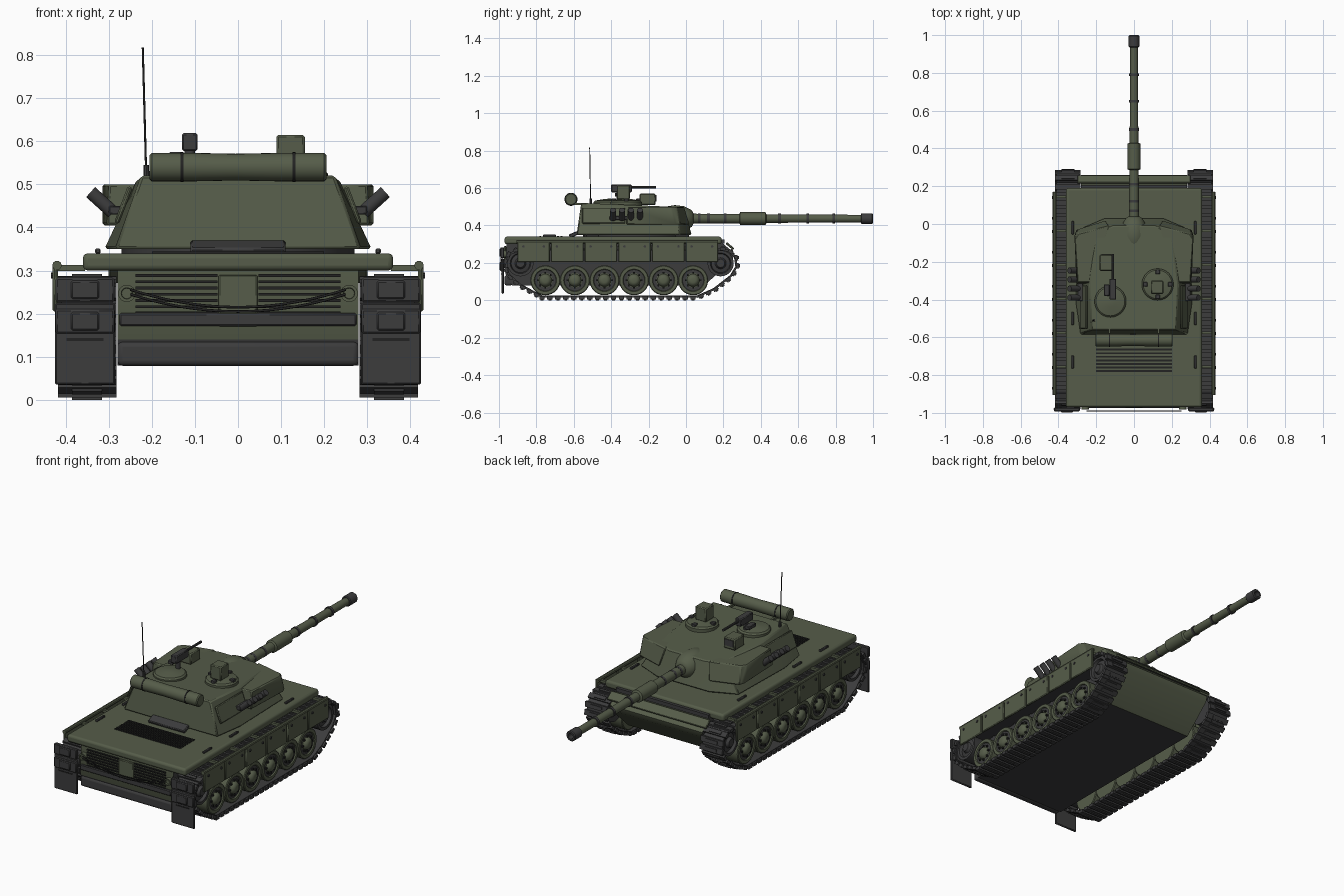
import bpy, bmesh, math
from mathutils import Vector, Matrix

cube = bpy.data.objects.get("Cube")
if cube:
    bpy.data.objects.remove(cube, do_unlink=True)


def material(name, color):
    mat = bpy.data.materials.new(name)
    mat.use_nodes = True
    mat.diffuse_color = color
    mat.node_tree.nodes["Principled BSDF"].inputs["Base Color"].default_value = color
    return mat


GREEN = material("olive green", (.092, .108, .067, 1))
DARK = material("dark grey", (.045, .045, .046, 1))
BLACK = material("near black", (.016, .016, .016, 1))


def finish(name, bm, mats, bevel=0.0, segments=1):
    """Turn a bmesh into a smooth-by-angle object, optionally bevelled."""
    bmesh.ops.recalc_face_normals(bm, faces=bm.faces)
    mesh = bpy.data.meshes.new(name)
    bm.to_mesh(mesh)
    bm.free()
    for mat in mats if isinstance(mats, tuple) else (mats,):
        mesh.materials.append(mat)
    mesh.shade_smooth()
    mesh.set_sharp_from_angle(angle=math.radians(35))
    obj = bpy.data.objects.new(name, mesh)
    bpy.context.collection.objects.link(obj)
    if bevel:
        mod = obj.modifiers.new("edge", "BEVEL")
        mod.width, mod.segments, mod.limit_method = bevel, segments, "ANGLE"
    return obj


def add_box(bm, center, size, rot=Matrix()):
    mat = Matrix.Translation(center) @ rot @ Matrix.Diagonal((*size, 1))
    bmesh.ops.create_cube(bm, size=1, matrix=mat)


def box(name, center, size, mat, bevel=0.0, rot=Matrix(), segments=1):
    bm = bmesh.new()
    add_box(bm, center, size, rot)
    return finish(name, bm, mat, bevel, segments)


def loft(name, rings, mat, bevel=0.0):
    """Join closed rings of points and cap both ends."""
    bm = bmesh.new()
    loops = [[bm.verts.new(p) for p in ring] for ring in rings]
    for a, b in zip(loops, loops[1:]):
        for i in range(len(a)):
            j = (i + 1) % len(a)
            bm.faces.new((a[i], a[j], b[j], b[i]))
    bm.faces.new(loops[0])
    bm.faces.new(loops[-1])
    return finish(name, bm, mat, bevel)


def lathe(name, profile, origin, axis, mat, sides=24):
    """Spin (distance, radius) pairs around an axis through origin."""
    rot = Vector(axis).to_track_quat("Z", "Y")
    turns = [math.tau * i / sides for i in range(sides)]
    rings = [[Vector(origin) + rot @ Vector((r * math.cos(t), r * math.sin(t), d))
              for t in turns] for d, r in profile]
    return loft(name, rings, mat)


def rod(name, a, b, radius, mat, sides=16):
    a, b = Vector(a), Vector(b)
    return lathe(name, [(0, radius), ((b - a).length, radius)], a, b - a, mat, sides)


# Hull, with dark sides, belly and lower rear
side = [(-.96, .30), (-.965, .14), (-.93, .08), (.10, .08), (.25, .22), (.26, .25), (.19, .31)]
hull = loft("hull", [[(x, y, z) for y, z in side] for x in (-.28, .28)], (GREEN, DARK))
for face in hull.data.polygons:
    if abs(face.normal.x) > .9 or face.center.z < .13:
        face.material_index = 1
box("deck", (0, -.39, .32), (.72, 1.16, .04), GREEN, .012, segments=3)
box("front_seam", (0, .196, .315), (.56, .02, .02), DARK)
box("front_lip", (0, .235, .29), (.60, .05, .012), GREEN, .003, Matrix.Rotation(-.7, 4, "X"))

# Track loop sampled at an even pitch
loop = [Vector((0, y, z)) for y, z in [
    (-.77, .02), (.06, .02), (.15, .06), (.24, .13), (.27, .18), (.262, .235), (.22, .267),
    (.15, .272), (-.88, .272), (-.94, .25), (-.962, .2), (-.95, .14), (-.89, .085)]]


def track(name, x):
    bm = bmesh.new()
    carry, pitch = 0, .0425
    for a, b in zip(loop, loop[1:] + loop[:1]):
        edge = b - a
        rot = Matrix.Rotation(math.atan2(edge.z, edge.y), 4, "X")
        shift = Vector((x, 0, 0))
        add_box(bm, (a + b) / 2 + shift, (.118, edge.length + .006, .012), rot)
        while carry < edge.length:
            spot = a + edge.normalized() * carry + shift
            outward = rot @ Vector((0, 0, -1))
            add_box(bm, spot + outward * .006, (.136, .029, .017), rot)
            add_box(bm, spot + outward * .013, (.07, .015, .014), rot)
            carry += pitch
        carry -= edge.length
    return finish(name, bm, DARK)


for s, label in ((-1, "right"), (1, "left")):
    track(label + "_track", s * .35)
    # Road wheels with a dished face, dark groove and hub bolts
    for i in range(6):
        y, out = -.752 + i * .158, (s, 0, 0)
        lathe(label + "_road_wheel", [(0, .076), (.004, .08), (.088, .08), (.092, .076), (.092, .06),
              (.08, .054), (.084, .034), (.096, .03), (.104, .02), (.106, .012)],
              (s * .305, y, .107), out, GREEN, 28)
        lathe(label + "_wheel_groove", [(0, .057), (.003, .057), (.003, .046), (0, .046)],
              (s * .388, y, .107), out, DARK)
        bm = bmesh.new()
        for k in range(8):
            t = math.tau * k / 8
            add_box(bm, (s * .394, y + .04 * math.cos(t), .107 + .04 * math.sin(t)), (.008, .009, .009))
        finish(label + "_wheel_bolts", bm, BLACK)
    # Drive sprocket and idler
    for name, y in (("sprocket", -.885), ("idler", .185)):
        lathe(f"{label}_{name}", [(0, .07), (.1, .07), (.1, .055), (.085, .05), (.09, .03), (.105, .022)],
              (s * .30, y, .198), (s, 0, 0), DARK)
    # Hanging skirt panels, brackets and top rail
    for i in range(6):
        y = -.815 + i * .18
        box(label + "_skirt_panel", (s * .424, y, .262), (.012, .174, .115), GREEN, .004)
        box(label + "_skirt_bracket", (s * .39, y + .06, .306), (.07, .014, .014), GREEN)
        for dy in (-.055, .055):
            rod(label + "_skirt_bolt", (s * .428, y + dy, .288), (s * .434, y + dy, .288), .007, DARK, 8)
    rod(label + "_skirt_rail", (s * .42, -.905, .312), (s * .42, .17, .312), .011, GREEN, 10)
    # Rear mud flap with raised pads
    box(label + "_mud_flap", (s * .355, -.98, .13), (.14, .012, .19), DARK, .004)
    for z, w in ((.182, .136), (.255, .136), (.255, .065), (.182, .065)):
        box(label + "_flap_pad", (s * .355, -.982 if w > .1 else -.988, z), (w, .02, w * .2 + .03), DARK, .004)
    box(label + "_flap_slot", (s * .355, -.987, .14), (.085, .003, .006), BLACK)
    # Rear lamp, louvres and deck handles
    lathe(label + "_rear_lamp", [(0, .02), (.02, .02), (.02, .013), (.012, .012)],
          (s * .258, -.962, .247), (0, -1, 0), GREEN)
    for i in range(8):
        box(label + "_rear_louvre", (s * .143, -.966, .187 + i * .0145), (.19, .008, .006), BLACK)
    for y in (-.73, -.5, -.02):
        box(label + "_deck_handle", (s * .325, y, .345), (.013, .07, .012), DARK, .003)

box("rear_bumper", (0, -.968, .186), (.55, .014, .03), DARK, .004)
box("rear_center_panel", (0, -.966, .23), (.09, .012, .12), GREEN, .003)
box("lower_rear_plate", (0, -.95, .107), (.56, .04, .056), DARK, .012, segments=3)
for i in range(7):
    box("engine_grille_bar", (0, -.665 - i * .019, .341), (.40, .010, .007), BLACK)
box("engine_cover_plate", (0, -.60, .352), (.22, .05, .02), DARK, .004, Matrix.Rotation(.4, 4, "X"))


def wire(name, points, radius, mat):
    curve = bpy.data.curves.new(name, "CURVE")
    curve.dimensions, curve.bevel_depth, curve.bevel_resolution = "3D", radius, 2
    spline = curve.splines.new("POLY")
    spline.points.add(len(points) - 1)
    for p, co in zip(spline.points, points):
        p.co = (*co, 1)
    curve.materials.append(mat)
    obj = bpy.data.objects.new(name, curve)
    bpy.context.collection.objects.link(obj)


# Sagging tow cables
for low, high in ((.205, .245), (.215, .256)):
    wire("tow_cable", [(x * .025, -.99, low + (high - low) * (x / 10) ** 2) for x in range(-10, 11)], .003, BLACK)


def mirrored(half, z):
    """Full outline from its +x half, with height given by a rule on y."""
    return [(x, y, z(y)) for x, y in half] + [(-x, y, z(y)) for x, y in reversed(half)]


# Turret body with sloping sides and roof
base = [(.16, .03), (.30, -.03), (.31, -.42), (.285, -.585)]
roof = [(.11, -.01), (.20, -.05), (.235, -.32), (.225, -.56)]
loft("turret", [mirrored(base, lambda y: .35), mirrored(roof, lambda y: .497 - y * .042)], GREEN, .006)
lathe("turret_ring", [(0, .27), (.02, .27)], (0, -.28, .335), (0, 0, 1), DARK, 32)

for s, label in ((-1, "right"), (1, "left")):
    # Wedge-shaped cheek boxes
    low = [(.15, .02), (.305, -.03), (.315, -.06), (.305, -.32), (.22, -.32)]
    top = [(.13, -.01), (.295, -.05), (.315, -.08), (.30, -.31), (.22, -.31)]
    loft(label + "_cheek_box", [[(s * x, y, .405) for x, y in low],
                                [(s * x, y, .50) for x, y in top]], GREEN, .005)
    box(label + "_stowage_panel", (s * .266, -.44, .452), (.012, .23, .09), GREEN, .004,
        Matrix.Rotation(-s * .36, 4, "Y"))
    # Smoke launchers
    for i in range(4):
        y = -.39 + i * .048
        rod(label + "_smoke_tube", (s * .29, y, .435), (s * .342, y, .482), .016, DARK, 14)
    box(label + "_smoke_rack", (s * .285, -.318, .44), (.03, .18, .02), DARK, .003)

# Gun
lathe("mantlet", [(-.16, .03), (-.12, .062), (-.06, .072), (-.01, .066), (.03, .045), (.04, .028)],
      (0, 0, .437), (0, 1, 0), GREEN, 28)
lathe("gun_barrel", [(0, .026), (.285, .025), (.29, .034), (.425, .034), (.43, .023), (.94, .02)],
      (0, 0, .437), (0, 1, 0), GREEN)
for y in (.07, .12, .21, .50, .65, .79):
    rod("barrel_band", (0, y - .007, .437), (0, y + .007, .437), .0265, DARK, 24)
lathe("muzzle", [(0, .024), (.004, .028), (.06, .028), (.065, .024), (.065, .015), (.03, .015)],
      (0, .935, .437), (0, 1, 0), DARK)

# Commander and loader hatches
for name, x, y in (("commander", .125, -.32), ("loader", -.125, -.41)):
    lathe(name + "_cupola", [(0, .084), (.02, .084), (.028, .076), (.036, .03), (.038, .01)],
          (x, y, .505), (0, 0, 1), GREEN, 32)
for k in range(4):
    t = math.tau * k / 4
    box("periscope", (.125 + .066 * math.cos(t), -.32 + .066 * math.sin(t), .535), (.024, .024, .02), DARK, .003)
box("commander_sight", (.122, -.335, .577), (.066, .07, .076), GREEN, .005)
box("gunner_sight", (-.148, -.205, .54), (.07, .085, .06), GREEN, .005)
box("gunner_sight_window", (-.148, -.161, .545), (.05, .004, .035), DARK)

# Machine gun on its post
rod("gun_post", (-.112, -.36, .53), (-.112, -.36, .59), .012, DARK)
box("machine_gun", (-.112, -.345, .598), (.036, .11, .042), DARK, .004)
rod("machine_gun_barrel", (-.112, -.30, .605), (-.112, -.16, .605), .007, DARK, 10)
box("ammo_box", (-.145, -.35, .565), (.03, .06, .02), DARK, .003)

# Bed roll with straps on the turret rear
lathe("bed_roll", [(0, .028), (.005, .033), (.1, .033), (.2, .031), (.3, .033), (.405, .033), (.41, .028)],
      (-.205, -.615, .54), (1, 0, 0), GREEN)
for x in (-.13, .13):
    rod("roll_strap", (x - .003, -.615, .54), (x + .003, -.615, .54), .035, BLACK, 24)
    box("roll_bracket", (x, -.575, .515), (.012, .05, .012), GREEN)

# Antenna
rod("antenna_base", (-.212, -.51, .51), (-.213, -.51, .545), .007, DARK, 10)
wire("antenna", [(-.213, -.51, .52), (-.221, -.515, .818)], .0025, BLACK)
